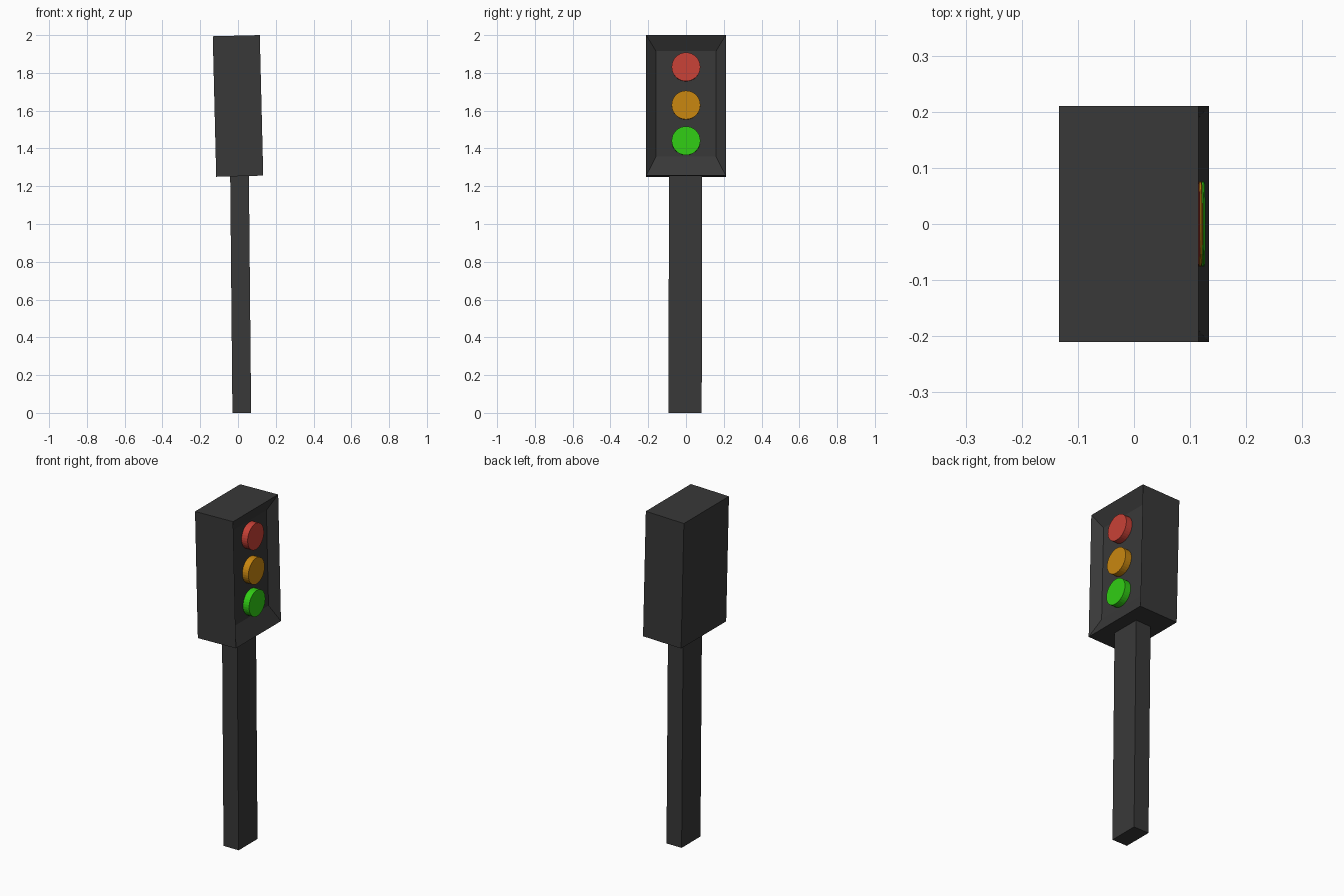
import bpy, bmesh, math
from mathutils import Matrix, Vector

if "Cube" in bpy.data.objects:
    bpy.data.objects.remove(bpy.data.objects["Cube"])


def material(name, rgb):
    m = bpy.data.materials.new(name)
    m.diffuse_color = (*rgb, 1)
    m.use_nodes = True
    m.node_tree.nodes["Principled BSDF"].inputs["Base Color"].default_value = m.diffuse_color
    return m


def add_object(name, bm, mat):
    bmesh.ops.recalc_face_normals(bm, faces=bm.faces)
    me = bpy.data.meshes.new(name)
    bm.to_mesh(me)
    bm.free()
    me.materials.append(mat)
    ob = bpy.data.objects.new(name, me)
    bpy.context.collection.objects.link(ob)
    return ob


dark = material("dark_housing", (0.04, 0.04, 0.04))

# Shared frame of the housing and lamps: leaning slightly backwards
HEAD = Matrix.Translation((0, 0, 1.625)) @ Matrix.Rotation(math.radians(-1.4), 4, 'Y')
W, D, H = 0.249, 0.421, 0.744

# Housing: box with a sloped recess in its lamp side (+x)
bm = bmesh.new()
bmesh.ops.create_cube(bm, size=1)
bmesh.ops.scale(bm, vec=(W, D, H), verts=bm.verts)
face = max(bm.faces, key=lambda f: f.calc_center_median().x)
bmesh.ops.inset_individual(bm, faces=[face], thickness=0.05)
for v in face.verts:
    v.co = (W / 2 - 0.043, math.copysign(0.159, v.co.y), 0.288 if v.co.z > 0 else -0.271)
add_object("housing", bm, dark).matrix_world = HEAD

# Lamps: thin discs sitting in the recess, front almost flush with the rim
lamps = [("red", 0.204, (0.58, 0.053, 0.038)),
         ("amber", 0.002, (0.58, 0.24, 0.005)),
         ("green", -0.187, (0.03, 0.61, 0.007))]
for colour, z, rgb in lamps:
    bm = bmesh.new()
    bmesh.ops.create_cone(bm, cap_ends=True, segments=32, radius1=0.076, radius2=0.076,
                          depth=0.05, matrix=Matrix.Rotation(math.pi / 2, 4, 'Y'))
    ob = add_object(colour + "_lamp", bm, material(colour, rgb))
    ob.matrix_world = HEAD @ Matrix.Translation((0.096, 0, z))

# Post: square-edged bar, leaning a little, its top tucked into the housing
bm = bmesh.new()
bmesh.ops.create_cube(bm, size=1)
for v in bm.verts:
    top = v.co.z > 0
    base = Vector((0.008, -0.002, 1.27)) if top else Vector((0.020, -0.005, 0))
    v.co = base + Vector((v.co.x * 0.099, v.co.y * 0.176, 0))
add_object("post", bm, dark)
